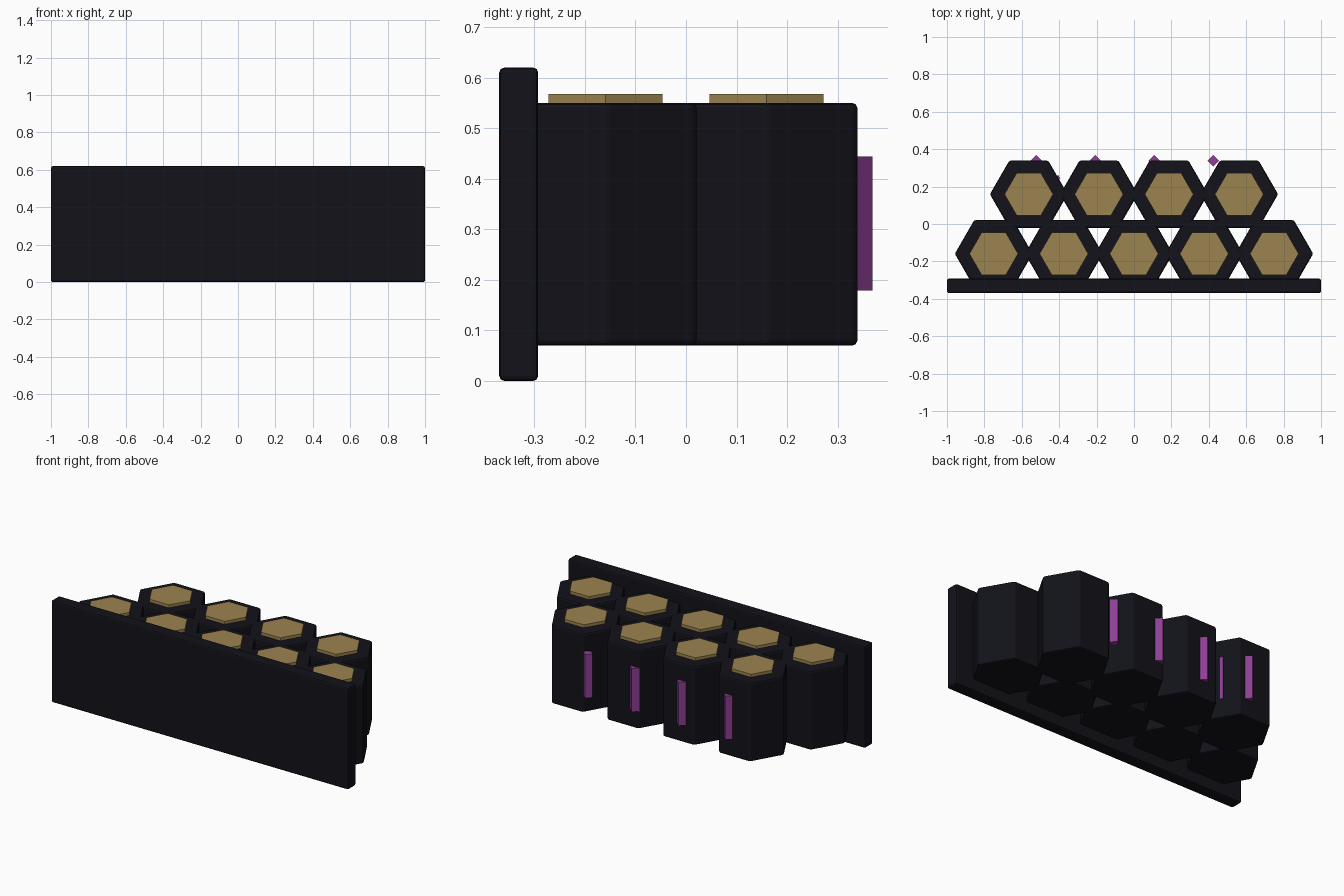
import bpy, math

if "Cube" in bpy.data.objects:
    bpy.data.objects.remove(bpy.data.objects["Cube"])


def material(name, color):
    m = bpy.data.materials.new(name)
    m.diffuse_color = (*color, 1)
    m.use_nodes = True
    m.node_tree.nodes["Principled BSDF"].inputs["Base Color"].default_value = m.diffuse_color
    return m


DARK = material("dark_casing", (0.006, 0.006, 0.010))
GOLD = material("gold_cap", (0.33, 0.23, 0.08))
PURPLE = material("purple_strip", (0.27, 0.05, 0.30))


def finish(name, mat, bevel):
    ob = bpy.context.object
    ob.name = name
    ob.data.materials.append(mat)
    if bevel:
        b = ob.modifiers.new("edge_bevel", 'BEVEL')
        b.width = bevel
        b.segments = 2
    return ob


def box(name, center, size, mat, angle=0, bevel=0):
    bpy.ops.mesh.primitive_cube_add(size=1, location=center)
    ob = bpy.context.object
    for v in ob.data.vertices:
        v.co = [c * s for c, s in zip(v.co, size)]
    ob.rotation_euler.z = angle
    return finish(name, mat, bevel)


def hexagon(name, x, y, radius, z0, z1, mat, bevel=0):
    # six-sided prism with corners pointing along x
    bpy.ops.mesh.primitive_cylinder_add(vertices=6, radius=radius, depth=z1 - z0,
                                        location=(x, y, (z0 + z1) / 2),
                                        rotation=(0, 0, math.pi / 6))
    return finish(name, mat, bevel)


# Front plate
box("front_plate", (0, -0.331, 0.31), (2, 0.077, 0.62), DARK, bevel=0.01)

# Two staggered rows of hexagonal cells with raised caps
for row, count, y in (("front", 5, -0.159), ("rear", 4, 0.159)):
    for i in range(count):
        x = (i - (count - 1) / 2) * 0.375
        hexagon(f"{row}_cell_{i}", x, y, 0.208, 0.07, 0.55, DARK, 0.01)
        hexagon(f"{row}_cap_{i}", x, y, 0.13, 0.53, 0.568, GOLD)

# Upright light strips along the back
for i in range(4):
    box(f"light_strip_{i}", (-0.522 + i * 0.315, 0.338, 0.3115),
        (0.044, 0.044, 0.265), PURPLE, math.pi / 4)

# Thin strip on the slanted side of the end cell
box("side_strip", (-0.407, 0.249, 0.3115), (0.016, 0.02, 0.26), PURPLE, math.pi / 6)
